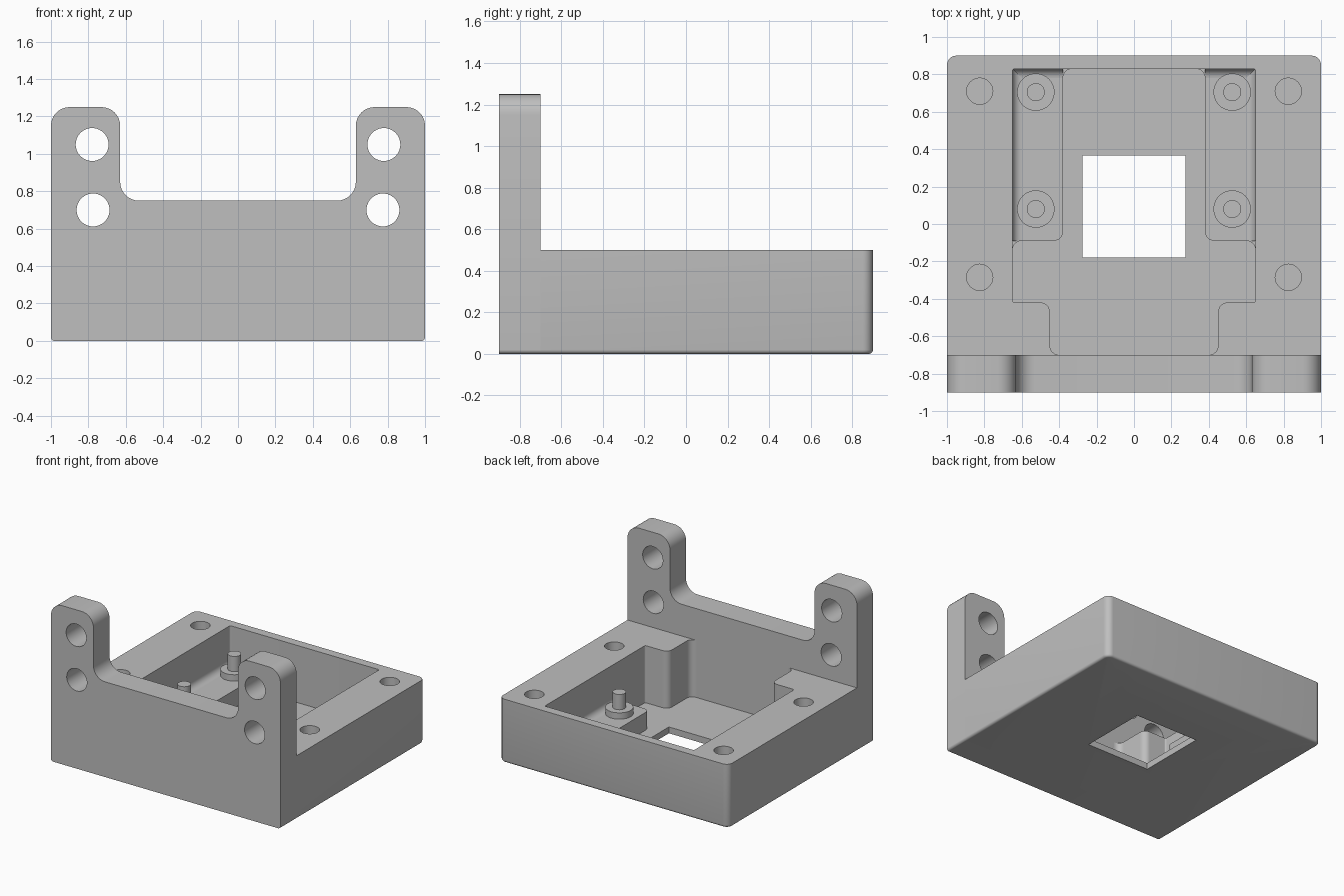
import bpy, bmesh, math
from mathutils import Vector

if "Cube" in bpy.data.objects:
    bpy.data.objects.remove(bpy.data.objects["Cube"], do_unlink=True)

grey = bpy.data.materials.new("plain grey")
grey.use_nodes = True
grey.diffuse_color = (0.52, 0.52, 0.52, 1)
grey.node_tree.nodes["Principled BSDF"].inputs["Base Color"].default_value = (0.52, 0.52, 0.52, 1)


def rounded(corners, steps=8):
    """Outline from (a, b, radius) corners, each rounded by an arc."""
    out = []
    n = len(corners)
    for i, (a, b, r) in enumerate(corners):
        p = Vector((a, b))
        if r == 0:
            out.append((a, b))
            continue
        u = (Vector(corners[i - 1][:2]) - p).normalized()
        v = (Vector(corners[(i + 1) % n][:2]) - p).normalized()
        c = p + (u + v) * r          # right-angled corners only
        for k in range(steps + 1):
            t = k / steps * math.pi / 2
            out.append(tuple(c - v * r * math.cos(t) - u * r * math.sin(t)))
    return out


def circle(a, b, r, n=40):
    return [(a + r * math.cos(2 * math.pi * k / n), b + r * math.sin(2 * math.pi * k / n)) for k in range(n)]


def flip(pts, s):
    return [(s * p[0],) + tuple(p[1:]) for p in pts]


def prism(name, pts, lo, hi, axis="z", bevel=None):
    """Extrude a flat outline along an axis from lo to hi."""
    place = {"z": lambda a, b, h: (a, b, h),
             "y": lambda a, b, h: (a, h, b),
             "x": lambda a, b, h: (h, a, b)}[axis]
    bm = bmesh.new()
    face = bm.faces.new([bm.verts.new(place(a, b, lo)) for a, b in pts])
    new = bmesh.ops.extrude_face_region(bm, geom=[face])["geom"]
    shift = Vector(place(0, 0, hi - lo))
    bmesh.ops.translate(bm, vec=shift, verts=[g for g in new if isinstance(g, bmesh.types.BMVert)])
    bmesh.ops.recalc_face_normals(bm, faces=bm.faces)
    if bevel:
        edges = [e for e in bm.edges if bevel(e)]
        bmesh.ops.bevel(bm, geom=edges, offset=0.02, segments=4, profile=0.5, affect="EDGES")
    mesh = bpy.data.meshes.new(name)
    bm.to_mesh(mesh)
    bm.free()
    obj = bpy.data.objects.new(name, mesh)
    mesh.materials.append(grey)
    bpy.context.collection.objects.link(obj)
    return obj


def activate(obj):
    bpy.ops.object.select_all(action="DESELECT")
    obj.select_set(True)
    bpy.context.view_layer.objects.active = obj


def cut(obj, cutters):
    for c in cutters:
        c.hide_render = True
        mod = obj.modifiers.new("cut", "BOOLEAN")
        mod.operation = "DIFFERENCE"
        mod.solver = "EXACT"
        mod.object = c
        activate(obj)
        bpy.ops.object.modifier_apply(modifier=mod.name)
        bpy.data.objects.remove(c, do_unlink=True)


def smooth(obj):
    activate(obj)
    bpy.ops.object.shade_smooth_by_angle(angle=math.radians(35))


FLOOR, PAD, RIM = 0.05, 0.19, 0.5
parts = []

# Tray body with rounded back corners and softened bottom edges
tray = prism("tray", rounded([(-1, -0.7, 0), (1, -0.7, 0), (1, 0.9, 0.05), (-1, 0.9, 0.05)]), 0, RIM,
             bevel=lambda e: all(v.co.z < 1e-4 for v in e.verts) and any(v.co.y > -0.69 for v in e.verts))

# Stepped cavity, floor window and blind screw holes
half = [(0.4, -0.8, 0), (0.4, -0.7, 0), (0.45, -0.7, 0.05), (0.45, -0.42, 0.05), (0.65, -0.42, 0.012), (0.65, 0.83, 0.012)]
half[0:2] = [(0.399, -0.8, 0), (0.399, -0.7, 0)]
cavity = prism("cavity_cutter", rounded(half + flip(half[::-1], -1)), FLOOR, 0.7)
window = prism("window_cutter", [(-0.275, -0.18), (0.275, -0.18), (0.275, 0.365), (-0.275, 0.365)], -0.1, 0.2)
holes = [prism("screw_hole_cutter", circle(s * 0.825, y, 0.07), 0.15, 0.7)
         for s in (1, -1) for y in (0.71, -0.285)]
cut(tray, [cavity, window] + holes)
parts.append(tray)

# Front wall with two raised ears
side = [(1, 0, 0.02), (1, 1.25, 0.1), (0.63, 1.25, 0.1), (0.63, 0.75, 0.1)]
wall = prism("front_wall", rounded(side + flip(side[::-1], -1)), -0.9, -0.7, "y")
cut(wall, [prism("ear_hole_cutter", circle(s * x, z, 0.088), -1, -0.6, "y")
           for s in (1, -1) for x, z in ((0.78, 1.05), (0.775, 0.70))])
parts.append(wall)

# Raised pads with wall fillets, and two stepped pegs on each
pad = [(0.329, 0.83, 0), (0.38, 0.83, 0.05), (0.38, -0.09, 0.05), (0.65, -0.09, 0.05),
       (0.65, -0.141, 0), (0.67, -0.141, 0), (0.67, 0.85, 0), (0.329, 0.85, 0)]


def cove(wall_at, r=0.05):
    arc = [(wall_at - r + r * math.cos(t), PAD + r - r * math.sin(t))
           for t in (k * math.pi / 16 for k in range(9))]
    return arc + [(wall_at - r, PAD - 0.01), (wall_at + 0.01, PAD - 0.01), (wall_at + 0.01, PAD + r)]


for s, tag in ((1, "left"), (-1, "right")):
    parts.append(prism(tag + "_pad", flip(rounded(pad), s), 0.03, PAD))
    parts.append(prism(tag + "_side_fillet", flip(cove(0.65), s), -0.09, 0.835, "y"))
    ends = sorted((s * 0.38, s * 0.655))
    parts.append(prism(tag + "_back_fillet", cove(0.83), ends[0], ends[1], "x"))
    for y, where in ((0.705, "back"), (0.08, "front")):
        parts.append(prism(f"{tag}_{where}_peg_collar", circle(s * 0.525, y, 0.1), PAD - 0.02, 0.24))
        parts.append(prism(f"{tag}_{where}_peg", circle(s * 0.525, y, 0.048, 28), 0.22, 0.36))

for obj in parts:
    smooth(obj)
